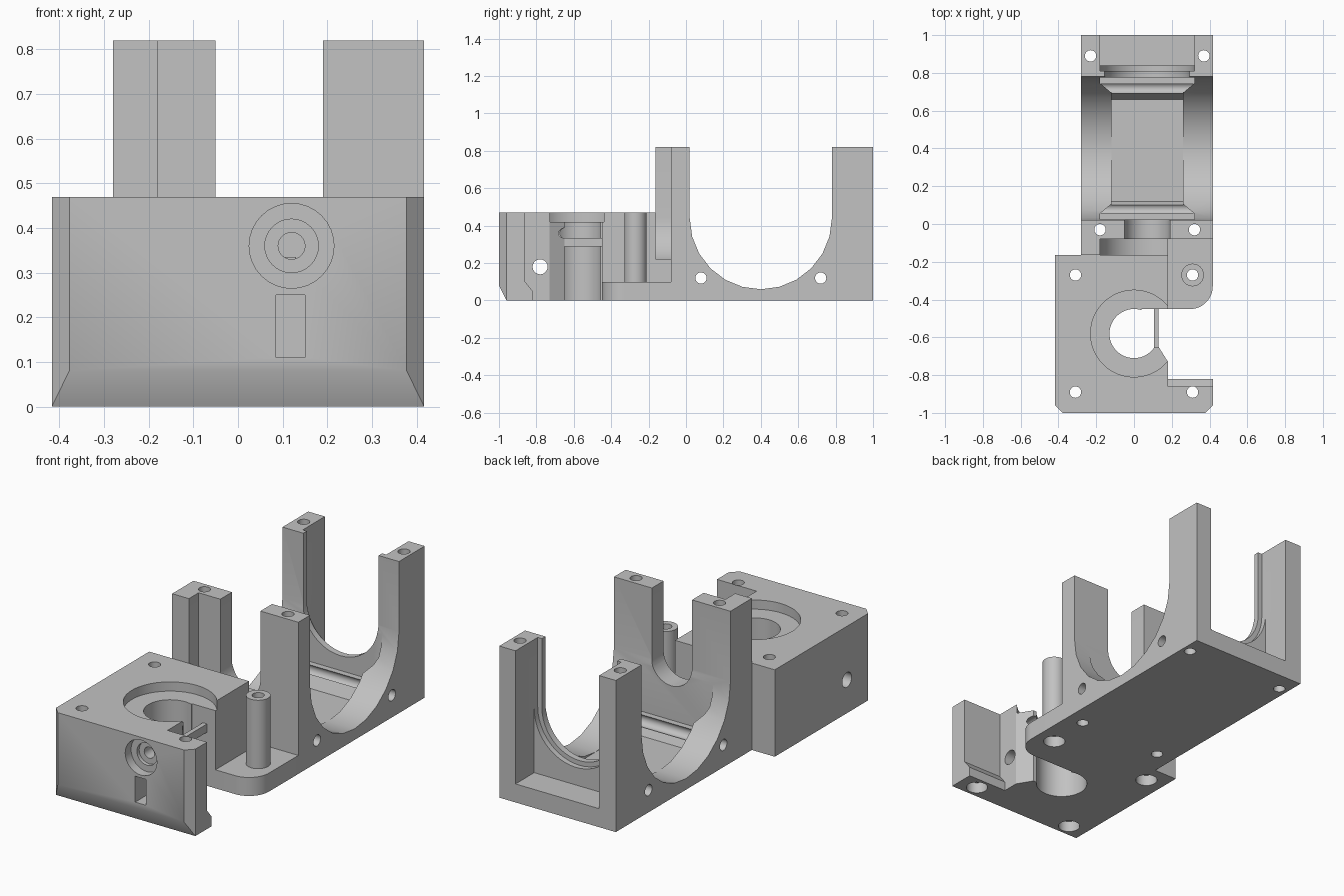
import bpy, bmesh, math
from math import pi

if "Cube" in bpy.data.objects:
    bpy.data.objects.remove(bpy.data.objects["Cube"])

grey = bpy.data.materials.new("plain grey")
grey.use_nodes = True
colour = (0.54, 0.54, 0.54, 1)
grey.diffuse_color = colour
grey.node_tree.nodes["Principled BSDF"].inputs["Base Color"].default_value = colour


def arc(cx, cy, r, start=0.0, end=2 * pi, n=32):
    closed = abs(end - start) > 6.28
    count = n if closed else n + 1
    return [(cx + r * math.cos(start + (end - start) * i / n),
             cy + r * math.sin(start + (end - start) * i / n)) for i in range(count)]


def rect(a0, b0, a1, b1):
    return [(a0, b0), (a1, b0), (a1, b1), (a0, b1)]


def u_shape(c, z, r, n=24):
    # Half circle below, straight sides running out of the top
    return arc(c, z, r, pi, 2 * pi, n) + [(c + r, 1), (c - r, 1)]


def prism(name, profile, axis, lo, hi):
    place = {"x": lambda a, b, t: (t, a, b),
             "y": lambda a, b, t: (a, t, b),
             "z": lambda a, b, t: (a, b, t)}[axis]
    bm = bmesh.new()
    base = bm.faces.new([bm.verts.new(place(a, b, lo)) for a, b in profile])
    moved = bmesh.ops.extrude_face_region(bm, geom=[base])["geom"]
    bmesh.ops.translate(bm, vec=place(0, 0, hi - lo),
                        verts=[v for v in moved if isinstance(v, bmesh.types.BMVert)])
    bmesh.ops.recalc_face_normals(bm, faces=bm.faces)
    mesh = bpy.data.meshes.new(name)
    bm.to_mesh(mesh)
    bm.free()
    mesh.materials.append(grey)
    ob = bpy.data.objects.new(name, mesh)
    bpy.context.scene.collection.objects.link(ob)
    return ob


def finish(ob, cuts=()):
    # Cut every listed prism out of the part, then smooth its round faces
    cutters = []
    for cut in cuts:
        cutter = prism("cutter", *cut)
        cutter.hide_render = True
        mod = ob.modifiers.new("cut", "BOOLEAN")
        mod.operation, mod.solver, mod.object = "DIFFERENCE", "EXACT", cutter
        cutters.append(cutter)
    bpy.context.view_layer.update()
    result = bpy.data.meshes.new_from_object(
        ob.evaluated_get(bpy.context.evaluated_depsgraph_get()))
    ob.modifiers.clear()
    ob.data = result
    for cutter in cutters:
        bpy.data.objects.remove(cutter)
    bpy.ops.object.select_all(action="DESELECT")
    ob.select_set(True)
    bpy.context.view_layer.objects.active = ob
    bpy.ops.object.shade_smooth_by_angle(angle=math.radians(30))


def screw_hole(x, y):
    # Through hole with a wider screw head seat underneath
    return [(arc(x, y, 0.055), "z", -0.1, 0.06), (arc(x, y, 0.03), "z", -0.1, 1)]


# Front block: chamfered corners, a counterbored bore and an open notch on one side
block = prism("front_block", [
    (-0.378, -1), (0.378, -1), (0.417, -0.96), (0.417, -0.163), (-0.417, -0.163),
    (-0.417, -0.96)], "z", 0, 0.47)
notch = [(0.5, -0.82), (0.18, -0.82), (0.18, -0.73), (0.13, -0.65), (0.07, -0.65),
         (0.04, -0.58), (0.04, -0.45), (0.18, -0.45), (0.18, -0.1), (0.5, -0.1)]
cuts = [
    (arc(0, -0.58, 0.23, n=48), "z", 0.42, 1),
    (arc(0, -0.58, 0.13, n=48), "z", -0.1, 1.1),
    (notch, "z", -0.2, 1.2),
    ([(-1.005, 0.09), (-0.955, -0.01), (-1.1, -0.01), (-1.1, 0.09)], "x", -1, 1),
    ([(-0.86, 0.6), (-0.86, 0.1), (-0.82, 0.05), (-0.8, 0.05), (-0.8, 0.6)], "x", 0.18, 1),
    (arc(-0.78, 0.18, 0.04), "x", -1, 1),
    (arc(0.12, 0.36, 0.095), "y", -1.1, -0.95),
    (arc(0.12, 0.36, 0.06), "y", -1.1, -0.93),
    (arc(0.12, 0.36, 0.03), "y", -1.1, -0.6),
    (rect(0.085, 0.11, 0.15, 0.25), "y", -1.1, -0.9)]
for x, y in ((-0.31, -0.27), (-0.31, -0.89), (0.31, -0.89)):
    cuts += screw_hole(x, y)
finish(block, cuts)

# Thin bridge across the open side of the bore
finish(prism("bore_bridge", rect(0.105, -0.655, 0.13, -0.445), "z", 0.29, 0.335))

# Low plate with one rounded corner, and the hollow post standing on it
plate = prism("side_plate", [(0.18, -0.45)] + arc(0.297, -0.33, 0.12, -pi / 2, 0, 12)
              + [(0.417, -0.08), (0.18, -0.08)], "z", 0, 0.1)
finish(plate, screw_hole(0.31, -0.27))
post = prism("post", arc(0.31, -0.27, 0.06), "z", 0.1, 0.47)
finish(post, [(arc(0.31, -0.27, 0.03), "z", 0, 1)])

# Rear frame: cradle with four columns
frame = prism("rear_frame", [(-0.28, -0.163), (0.18, -0.163), (0.18, -0.08), (0.417, -0.08),
                             (0.417, 1), (-0.28, 1)], "z", 0, 0.82)
mid, seat = 0.07, 0.445
bay_floor = [(0.12, 0.06), (0.66, 0.06), (0.70, 0.14), (0.775, 0.14), (0.775, 0.6),
             (0.025, 0.6), (0.025, 0.14), (0.08, 0.14)]
cuts = [
    (u_shape(0.4, 0.44, 0.38, 12), "x", -1, 1),
    (bay_floor, "x", -0.12, 0.26),
    (u_shape(mid, seat, 0.12), "y", -0.12, 0.1),
    (u_shape(mid, seat, 0.25), "y", -0.3, -0.08),
    (u_shape(mid, seat, 0.225), "y", 0.7, 0.9),
    (u_shape(mid, seat, 0.25), "y", 0.81, 0.9),
    (rect(mid - 0.25, 0.1, mid + 0.25, 1), "y", 0.84, 1.1)]
# Flared pockets at both ends of the cradle
for wall, side in ((0.025, 1), (0.775, -1)):
    flare = [(-0.18, 0), (0.32, 0), (0.32, 0.03), (0.26, 0.08), (-0.12, 0.08), (-0.18, 0.03)]
    cuts.append(([(x, wall + side * d) for x, d in flare], "z", 0.14, 0.6))
for y in (0.08, 0.72):
    cuts.append((arc(y, 0.12, 0.03), "x", -1, 1))
for x, y in ((-0.23, 0.89), (0.37, 0.89), (-0.18, -0.03), (0.32, -0.03)):
    cuts.append((arc(x, y, 0.03), "z", -0.1, 1))
finish(frame, cuts)
